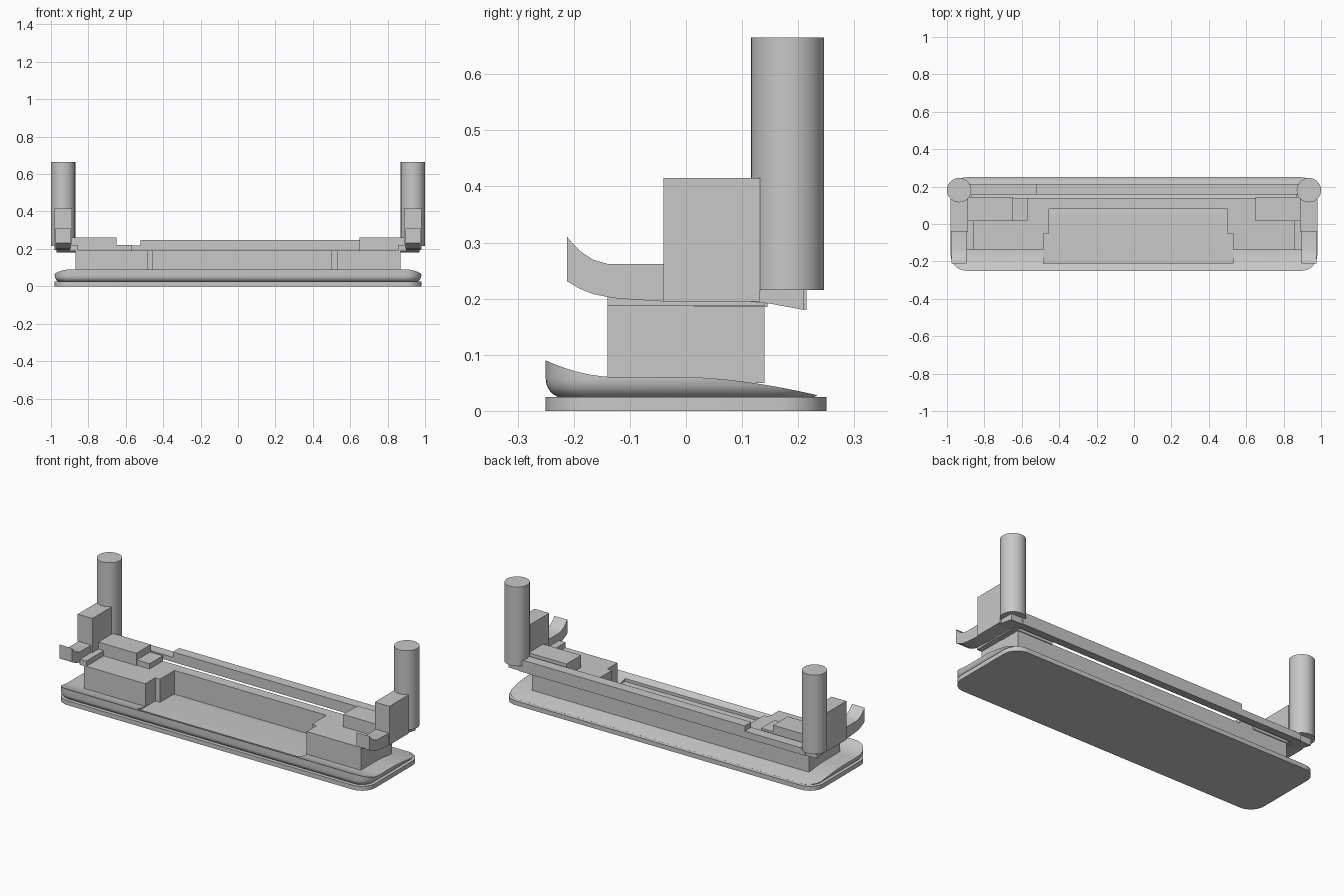
import bpy, bmesh, math
from mathutils import Vector

if "Cube" in bpy.data.objects:
    bpy.data.objects.remove(bpy.data.objects["Cube"])

grey = bpy.data.materials.new("plain grey")
grey.use_nodes = True
GREY = (0.58, 0.58, 0.58, 1)
grey.diffuse_color = GREY
grey.node_tree.nodes["Principled BSDF"].inputs["Base Color"].default_value = GREY


def extrude(name, outline, lo, hi, axis="z"):
    """Extrude a closed outline: (x, y) along z, or (y, z) along x."""
    bm = bmesh.new()
    place = (lambda a, b: (a, b, lo)) if axis == "z" else (lambda a, b: (lo, a, b))
    face = bm.faces.new([bm.verts.new(place(a, b)) for a, b in outline])
    moved = bmesh.ops.extrude_face_region(bm, geom=[face])["geom"]
    step = Vector((0, 0, hi - lo)) if axis == "z" else Vector((hi - lo, 0, 0))
    bmesh.ops.translate(bm, vec=step,
                        verts=[v for v in moved if isinstance(v, bmesh.types.BMVert)])
    bmesh.ops.recalc_face_normals(bm, faces=bm.faces)
    return finish(name, bm)


def finish(name, bm):
    mesh = bpy.data.meshes.new(name)
    bm.to_mesh(mesh)
    bm.free()
    mesh.materials.append(grey)
    ob = bpy.data.objects.new(name, mesh)
    bpy.context.collection.objects.link(ob)
    return ob


def box(name, x0, x1, y0, y1, z0, z1):
    return extrude(name, [(x0, y0), (x1, y0), (x1, y1), (x0, y1)], z0, z1)


def smooth(ob, angle=35):
    bpy.ops.object.select_all(action="DESELECT")
    ob.select_set(True)
    bpy.context.view_layer.objects.active = ob
    bpy.ops.object.shade_smooth_by_angle(angle=math.radians(angle))


def boolean(ob, cutter, operation):
    mod = ob.modifiers.new("cut", "BOOLEAN")
    mod.operation, mod.solver, mod.object = operation, "EXACT", cutter
    bpy.context.view_layer.objects.active = ob
    bpy.ops.object.modifier_apply(modifier=mod.name)
    bpy.data.objects.remove(cutter)


def rounded_outline(hx, hy, r, steps=10):
    pts = []
    for i, (sx, sy) in enumerate([(1, 1), (-1, 1), (-1, -1), (1, -1)]):
        for k in range(steps + 1):
            a = (i + k / steps) * math.pi / 2
            pts.append((sx * (hx - r) + r * math.cos(a), sy * (hy - r) + r * math.sin(a)))
    return pts


# flat base plate
plate = extrude("base_plate", rounded_outline(0.98, 0.25, 0.085), 0, 0.025)
smooth(plate)

# curved foot: rings make the rounded lower edge, a side profile trims the top
bm = bmesh.new()
R = 0.035
rings = []
for k in range(8):
    a = k / 7 * math.pi / 2
    inset, z = R * (1 - math.sin(a)), 0.022 + R * (1 - math.cos(a))
    rings.append((inset, z))
rings.append((0, 0.12))
loops = []
for inset, z in rings:
    outline = rounded_outline(0.98 - inset, 0.25 - inset, 0.085 - inset)
    loops.append([bm.verts.new((x, y, z)) for x, y in outline])
bm.faces.new(loops[0])
bm.faces.new(loops[-1])
for low, high in zip(loops, loops[1:]):
    for i in range(len(low)):
        j = (i + 1) % len(low)
        bm.faces.new((low[i], low[j], high[j], high[i]))
bmesh.ops.recalc_face_normals(bm, faces=bm.faces)
foot = finish("curved_foot", bm)


def foot_top(y):
    if y < -0.12:
        return 0.06 + 0.03 * ((-0.12 - y) / 0.13) ** 2
    if y > 0:
        return 0.06 - 0.036 * (y / 0.25) ** 1.7
    return 0.06


ys = [-0.27 + 0.54 * i / 36 for i in range(37)]
profile = [(y, foot_top(y)) for y in ys] + [(0.27, -0.1), (-0.27, -0.1)]
boolean(foot, extrude("foot_trim", profile, -1.1, 1.1, "x"), "INTERSECT")
boolean(foot, box("slot_trim", -0.485, 0.53, -0.21, 0.08, 0.058, 0.2), "DIFFERENCE")
smooth(foot)

# body with the stepped front recess
extrude("body", [(-0.87, -0.14), (-0.485, -0.14), (-0.485, -0.05), (-0.455, -0.05),
                 (-0.455, 0.08), (0.5, 0.08), (0.5, -0.05), (0.53, -0.05),
                 (0.53, -0.14), (0.87, -0.14), (0.87, 0.14), (-0.87, 0.14)], 0.05, 0.19)

# rear rail with a lowered stretch
extrude("rear_rail", [(0.157, 0.191), (0.215, 0.18), (0.215, 0.248), (0.157, 0.248)],
        -0.52, 0.9, "x")
extrude("rear_rail_low", [(0.157, 0.191), (0.215, 0.18), (0.215, 0.218), (0.157, 0.218)],
        -0.9, -0.52, "x")

# blocks on the body top
box("small_step", -0.655, -0.57, 0.02, 0.14, 0.185, 0.22)
for side, s in (("left", 1), ("right", -1)):
    def span(a, b):
        return sorted((s * a, s * b))

    box(side + "_top_block", *span(0.65, 0.89), 0.015, 0.145, 0.185, 0.26)
    box(side + "_link", *span(0.855, 0.9), -0.14, 0.14, 0.188, 0.22)

    # outer arm: front hook, tall block and sloping tail
    hook = [(-0.212, 0.31), (-0.2, 0.296), (-0.185, 0.282), (-0.165, 0.269), (-0.14, 0.262),
            (-0.04, 0.262), (-0.04, 0.195), (-0.12, 0.2), (-0.14, 0.203), (-0.165, 0.208),
            (-0.19, 0.218), (-0.212, 0.231)]
    smooth(extrude(side + "_hook", hook, *span(0.895, 0.975), "x"))
    box(side + "_tall_block", *span(0.888, 0.98), -0.04, 0.132, 0.195, 0.415)
    tail = [(0.11, 0.195), (0.15, 0.191), (0.21, 0.18), (0.21, 0.22), (0.11, 0.22)]
    extrude(side + "_tail", tail, *span(0.87, 0.97), "x")

    # upright post
    bpy.ops.mesh.primitive_cylinder_add(vertices=48, radius=0.065, depth=0.45,
                                        location=(s * 0.935, 0.181, 0.44))
    post = bpy.context.object
    post.name = side + "_post"
    post.data.materials.append(grey)
    smooth(post)
